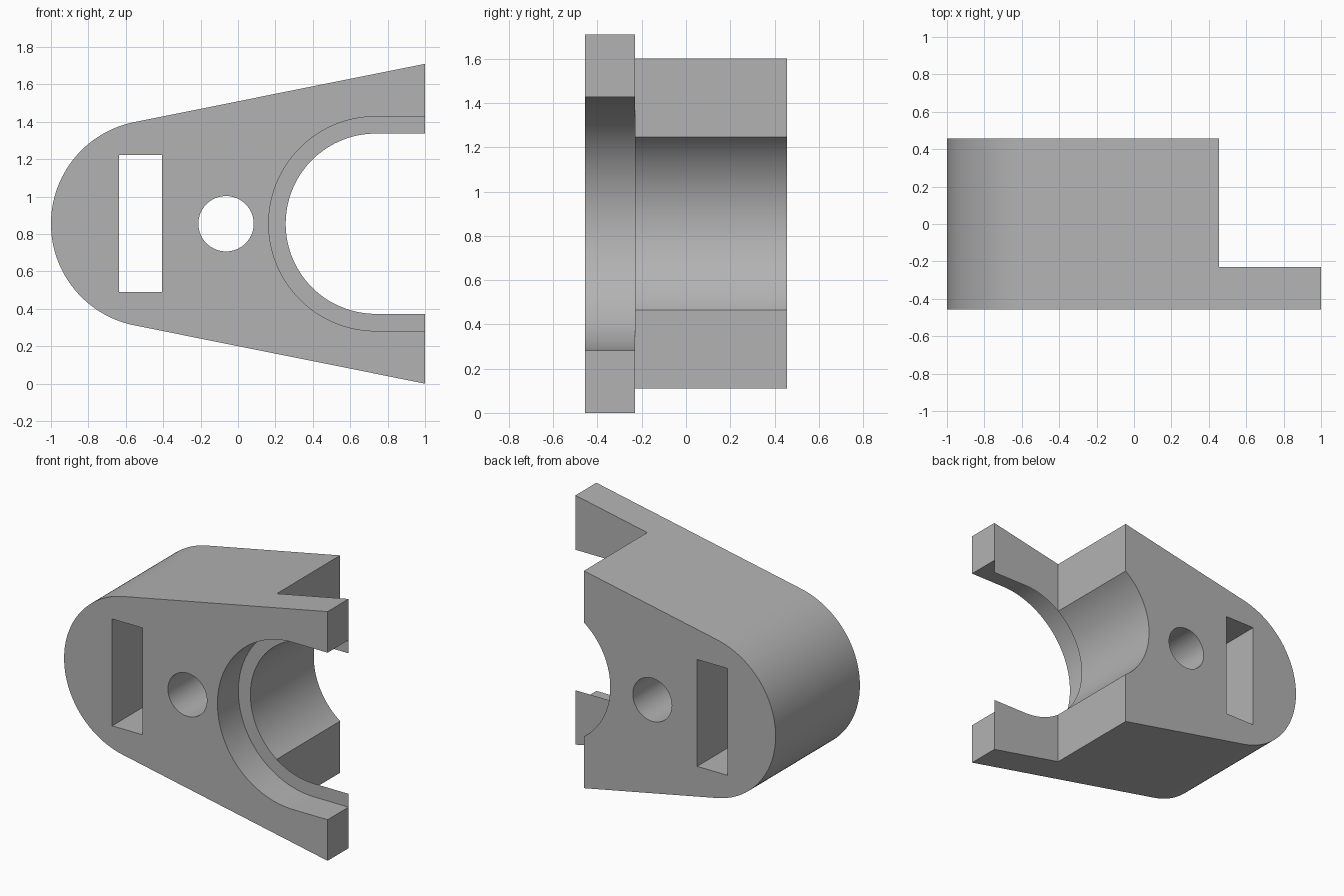
import bpy
import bmesh
from math import sin, cos, pi, atan2

cube = bpy.data.objects.get("Cube")
if cube:
    bpy.data.objects.remove(cube, do_unlink=True)

MID = 0.855                 # height of the symmetry plane
FRONT, STEP, BACK = -0.457, -0.23, 0.457
OVER = 0.2                  # how far cutters overshoot the body

grey = bpy.data.materials.new("plain grey")
grey.use_nodes = True
colour = (0.45, 0.45, 0.45, 1)
grey.diffuse_color = colour
grey.node_tree.nodes["Principled BSDF"].inputs["Base Color"].default_value = colour


def arc(cx, r, start, end, n):
    """Points of an arc centred on the symmetry plane."""
    angles = [start + (end - start) * i / n for i in range(n + 1)]
    return [(cx + r * cos(a), MID + r * sin(a)) for a in angles]


def rect(x0, x1, z0, z1):
    return [(x0, z0), (x1, z0), (x1, z1), (x0, z1)]


def prism(name, profile, y0, y1):
    """Extrude an x-z profile from y0 to y1."""
    bm = bmesh.new()
    face = bm.faces.new([bm.verts.new((x, y0, z)) for x, z in profile])
    ext = bmesh.ops.extrude_face_region(bm, geom=[face])
    verts = [v for v in ext["geom"] if isinstance(v, bmesh.types.BMVert)]
    bmesh.ops.translate(bm, verts=verts, vec=(0, y1 - y0, 0))
    bmesh.ops.recalc_face_normals(bm, faces=bm.faces)
    mesh = bpy.data.meshes.new(name)
    bm.to_mesh(mesh)
    bm.free()
    mesh.materials.append(grey)
    obj = bpy.data.objects.new(name, mesh)
    bpy.context.collection.objects.link(obj)
    return obj


def jaw(r, n):
    """U-shaped opening that runs out past the right end."""
    end = 1 + OVER
    return arc(0.737, r, pi / 2, 3 * pi / 2, n) + [(end, MID - r), (end, MID + r)]


# Tapered body with a rounded end
tilt = atan2(0.2006, 1)
outline = arc(-0.446, 0.554, pi / 2 + tilt, 3 * pi / 2 - tilt, 64)
body = prism("clamp_bracket", outline + [(1, 0), (1, 2 * MID)], FRONT, BACK)

# Openings: step behind the prongs, wide and narrow jaw, pin hole, slot
front, back = FRONT - OVER, BACK + OVER
cutters = [
    prism("rear_step_cutter", rect(0.455, 1 + OVER, -OVER, 2 * MID + OVER), STEP, back),
    prism("front_jaw_cutter", jaw(0.573, 72), front, STEP),
    prism("rear_jaw_cutter", jaw(0.482, 72), front, back),
    prism("pin_hole_cutter", arc(-0.064, 0.148, 0, 2 * pi, 64)[:-1], front, back),
    prism("slot_cutter", rect(-0.635, -0.405, 0.489, 1.222), front, back),
]

bpy.context.view_layer.objects.active = body
for cutter in cutters:
    cutter.hide_render = True
    mod = body.modifiers.new(cutter.name, "BOOLEAN")
    mod.operation = "DIFFERENCE"
    mod.solver = "EXACT"
    mod.object = cutter
    bpy.ops.object.modifier_apply(modifier=mod.name)
for cutter in cutters:
    bpy.data.objects.remove(cutter, do_unlink=True)

# Smooth curved walls, crisp edges
bpy.ops.object.select_all(action="DESELECT")
body.select_set(True)
bpy.ops.object.shade_smooth_by_angle(angle=pi / 6)
